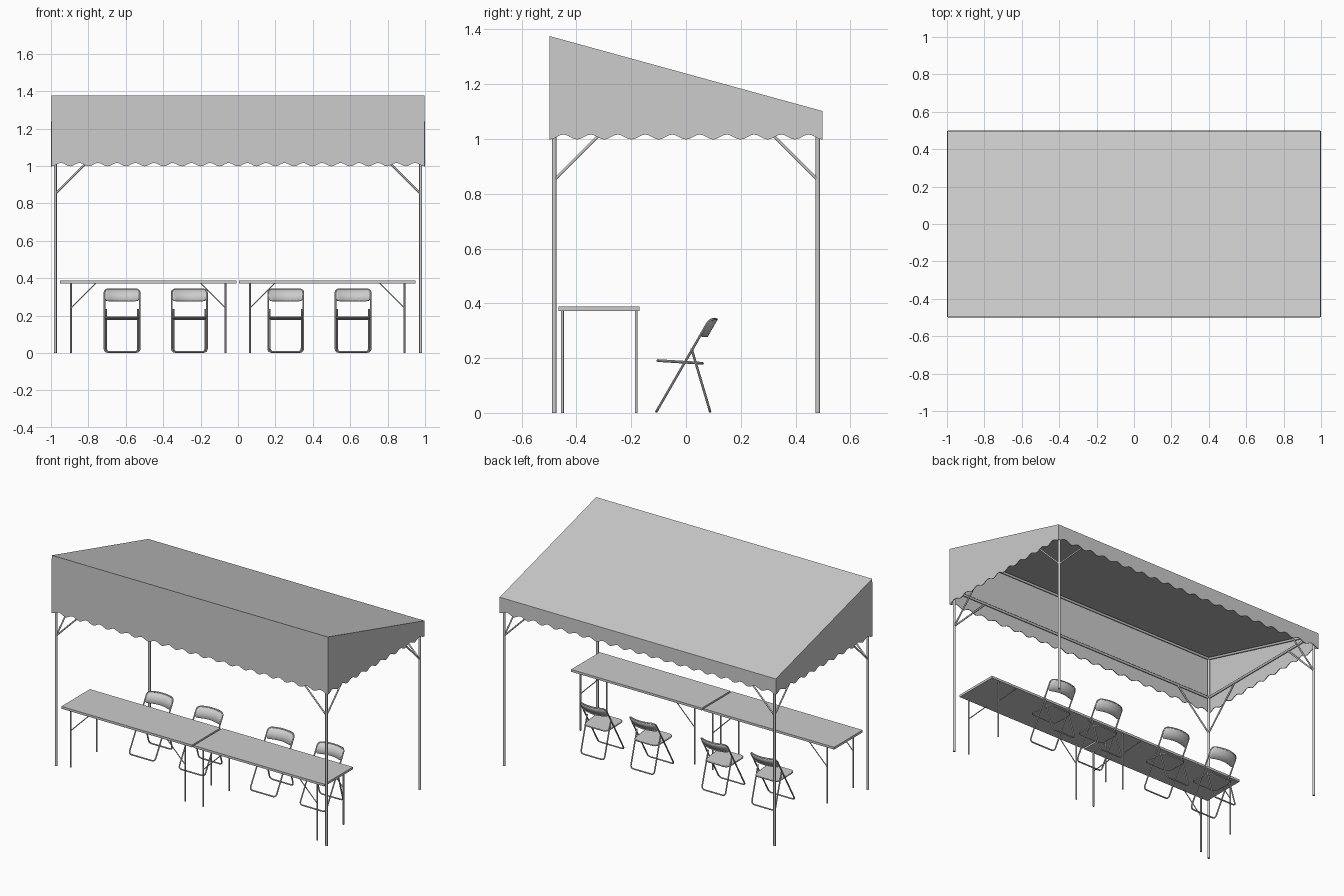
import bpy, bmesh, math
from mathutils import Vector

if "Cube" in bpy.data.objects:
    bpy.data.objects.remove(bpy.data.objects["Cube"])

grey = bpy.data.materials.new("plain grey")
grey.diffuse_color = (0.6, 0.6, 0.6, 1)
grey.use_nodes = True
grey.node_tree.nodes["Principled BSDF"].inputs["Base Color"].default_value = grey.diffuse_color


def finish(name, bm, smooth=True):
    bmesh.ops.recalc_face_normals(bm, faces=bm.faces)
    me = bpy.data.meshes.new(name)
    bm.to_mesh(me)
    bm.free()
    me.materials.append(grey)
    ob = bpy.data.objects.new(name, me)
    bpy.context.collection.objects.link(ob)
    if smooth:
        bpy.ops.object.select_all(action='DESELECT')
        ob.select_set(True)
        bpy.context.view_layer.objects.active = ob
        bpy.ops.object.shade_smooth_by_angle(angle=math.radians(40))
    return ob


def add_rod(bm, a, b, r, sides=10):
    """Straight round bar between two points."""
    a, b = Vector(a), Vector(b)
    d = b - a
    m = d.to_track_quat('Z', 'Y').to_matrix().to_4x4()
    m.translation = (a + b) / 2
    bmesh.ops.create_cone(bm, cap_ends=True, segments=sides, radius1=r, radius2=r,
                          depth=d.length, matrix=m)


def rounded(pts, r, closed=False, n=5):
    """Replace the corners of a path with smooth bends."""
    pts = [Vector(p) for p in pts]
    out = []
    for i, p in enumerate(pts):
        if not closed and i in (0, len(pts) - 1):
            out.append(p)
            continue
        a = p + (pts[i - 1] - p).normalized() * r
        b = p + (pts[(i + 1) % len(pts)] - p).normalized() * r
        for k in range(n + 1):
            t = k / n
            out.append(a * (1 - t) ** 2 + p * 2 * t * (1 - t) + b * t * t)
    return out


def tube(name, pts, r, closed=False):
    """Bent tube along a path."""
    cu = bpy.data.curves.new(name, 'CURVE')
    cu.dimensions = '3D'
    cu.bevel_depth = r
    cu.bevel_resolution = 2
    cu.use_fill_caps = True
    sp = cu.splines.new('POLY')
    sp.points.add(len(pts) - 1)
    for q, p in zip(sp.points, pts):
        q.co = (*p, 1)
    sp.use_cyclic_u = closed
    tmp = bpy.data.objects.new(name, cu)
    bpy.context.collection.objects.link(tmp)
    me = bpy.data.meshes.new_from_object(tmp.evaluated_get(bpy.context.evaluated_depsgraph_get()))
    bm = bmesh.new()
    bm.from_mesh(me)
    bpy.data.objects.remove(tmp)
    return finish(name, bm)


# Canopy: sloping roof with a scalloped skirt on four sides
def roof_z(y):
    return 1.2375 - 0.275 * y


bm = bmesh.new()
X, Y, PITCH, STEP = 0.997, 0.497, 0.1, 8
corners = [(-X, -Y), (X, -Y), (X, Y), (-X, Y)]
top = [bm.verts.new((x, y, roof_z(y))) for x, y in corners]
bm.faces.new(top)
for i in range(4):
    a, b = Vector(corners[i]), Vector(corners[(i + 1) % 4])
    waves = round((b - a).length / PITCH)
    n = waves * STEP
    hem = []
    for k in range(n + 1):
        p = a.lerp(b, k / n)
        hem.append(bm.verts.new((p.x, p.y, 1.007 - 0.009 * math.cos(2 * math.pi * k / STEP))))
    bm.faces.new([top[i]] + hem + [top[(i + 1) % 4]])
bmesh.ops.remove_doubles(bm, verts=bm.verts, dist=1e-5)
canopy = finish("canopy", bm, smooth=False)
sol = canopy.modifiers.new("cloth thickness", 'SOLIDIFY')
sol.thickness = 0.004
sol.offset = 0

# Stall frame: posts, lower and upper rails, corner braces
PX, PY, RAIL = 0.977, 0.481, 1.09
bm = bmesh.new()
for sx in (-1, 1):
    for sy in (-1, 1):
        x, y = sx * PX, sy * PY
        add_rod(bm, (x, y, 0), (x, y, roof_z(y) - 0.015), 0.008, 12)
        add_rod(bm, (x, y, 0.85), (x - sx * 0.24, y, RAIL), 0.005)
        add_rod(bm, (x, y, 0.85), (x, y - sy * 0.24, RAIL), 0.005)
finish("posts_and_braces", bm)
bm = bmesh.new()
for s in (-1, 1):
    add_rod(bm, (-PX, s * PY, RAIL), (PX, s * PY, RAIL), 0.008)
    add_rod(bm, (s * PX, -PY, RAIL), (s * PX, PY, RAIL), 0.008)
    add_rod(bm, (s * PX, -PY, roof_z(-PY) - 0.015), (s * PX, PY, roof_z(PY) - 0.015), 0.008)
add_rod(bm, (-PX, -PY, roof_z(-PY) - 0.015), (PX, -PY, roof_z(-PY) - 0.015), 0.008)
finish("rails", bm)

# Two folding tables
for cx in (-0.48, 0.477):
    bm = bmesh.new()
    bmesh.ops.create_cube(bm, size=1)
    for v in bm.verts:
        v.co = (cx + v.co.x * 0.945, -0.317 + v.co.y * 0.295, 0.38 + v.co.z * 0.015)
    finish("table_top", bm, smooth=False)
    bm = bmesh.new()
    for s in (-1, 1):
        for y in (-0.451, -0.182):
            x = cx + s * 0.413
            add_rod(bm, (x, y, 0), (x, y, 0.375), 0.005)
            add_rod(bm, (x, y, 0.24), (x - s * 0.135, y, 0.375), 0.003)
    finish("table_legs", bm)

# Folding chair, built at x = 0
W, R = 0.094, 0.0045


def lean(z):
    return -0.108 + (z - 0.005) * 0.577


def bulge(x):
    return 0.026 * (1 - (x / W) ** 2)


frame = rounded([(-W, lean(0.34), 0.34), (-W, lean(0.005), 0.005),
                 (W, lean(0.005), 0.005), (W, lean(0.34), 0.34)], 0.022, closed=True)
for p in frame:
    if p.z > 0.28:
        p.y += bulge(p.x)
# extra points so the top bar bows backwards
frame += [Vector((x, lean(0.34) + bulge(x), 0.34)) for x in (0.05, 0.025, 0, -0.025, -0.05)]
parts = [tube("chair_front_frame", frame, R, closed=True)]
V = W - 0.009
rear = rounded([(-V, 0.02, 0.235), (-V, 0.088, 0.005), (V, 0.088, 0.005), (V, 0.02, 0.235)], 0.022)
parts.append(tube("chair_rear_legs", rear, R))

# Seat: rounded panel with a tube rim
SF, SB = (-0.103, 0.191), (0.06, 0.181)
outline = rounded([(-W + 0.004, *SF), (W - 0.004, *SF), (W - 0.012, *SB), (-W + 0.012, *SB)], 0.03, closed=True)
parts.append(tube("chair_seat_rim", outline, 0.005, closed=True))
bm = bmesh.new()
panel = bm.faces.new([bm.verts.new(p + Vector((0, 0, 0.004))) for p in outline])
ext = bmesh.ops.extrude_face_region(bm, geom=[panel])
for v in ext["geom"]:
    if isinstance(v, bmesh.types.BMVert):
        v.co.z -= 0.008
finish_seat = finish("chair_seat", bm)
parts.append(finish_seat)

# Backrest: bowed panel with rounded ends
bm = bmesh.new()
N = 16
cols = []
for i in range(N + 1):
    x = -W + 2 * W * i / N
    e = max(0, (abs(x) - (W - 0.02)) / 0.02)
    h = 0.033 - 0.014 * (1 - math.sqrt(max(0, 1 - e * e)))
    cols.append([bm.verts.new((x, lean(z) + bulge(x), z)) for z in (0.311 - h, 0.311, 0.311 + h)])
for c, d in zip(cols, cols[1:]):
    for j in range(2):
        bm.faces.new((c[j], d[j], d[j + 1], c[j + 1]))
back = finish("chair_backrest", bm)
sol = back.modifiers.new("panel thickness", 'SOLIDIFY')
sol.thickness = 0.007
sol.offset = 0
parts.append(back)

# Four chairs in a row
for i, cx in enumerate((-0.62, -0.26, 0.255, 0.615)):
    for ob in parts:
        if i == 0:
            ob.location.x = cx
        else:
            c = ob.copy()
            c.location.x = cx
            bpy.context.collection.objects.link(c)
